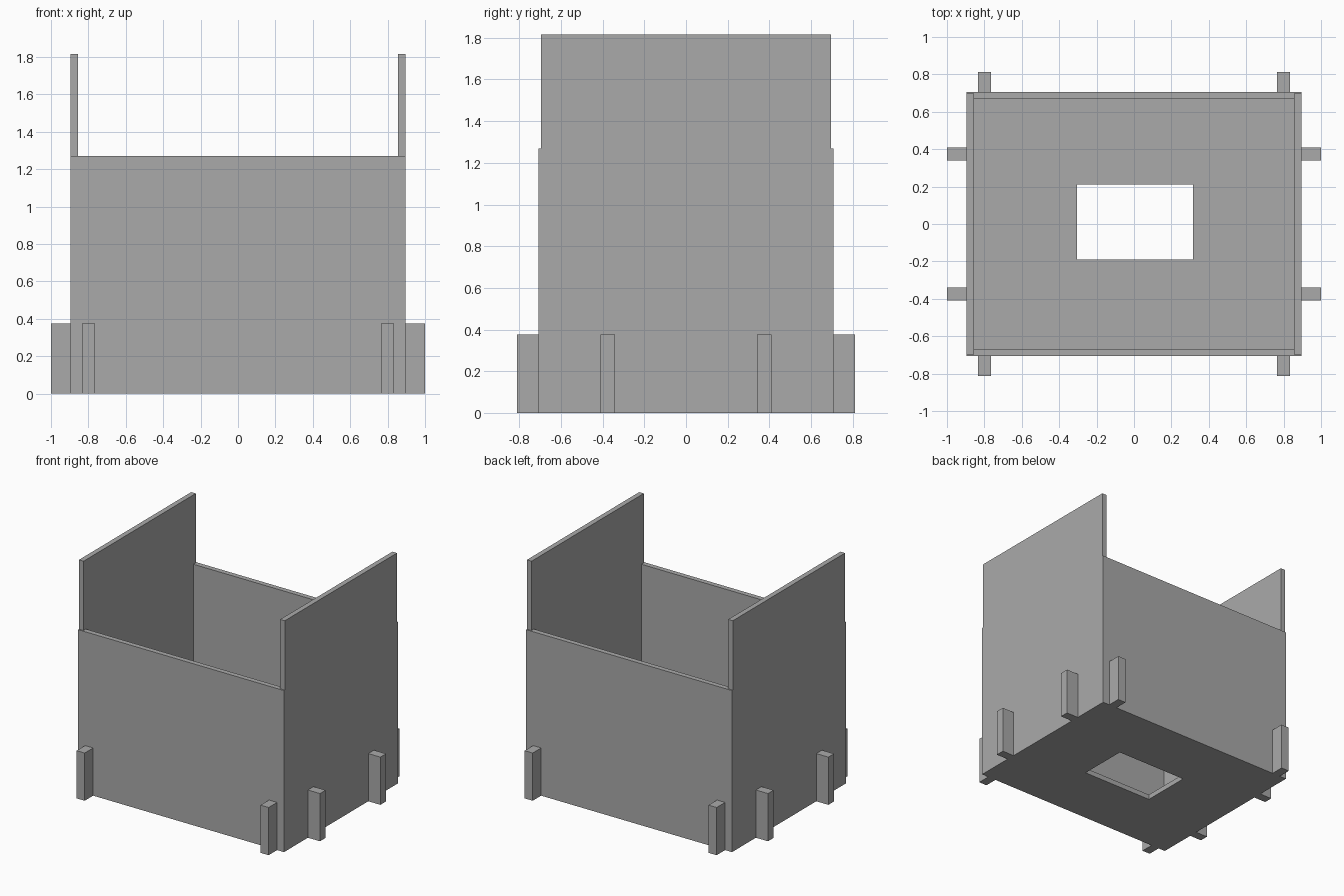
import bpy

cube = bpy.data.objects.get("Cube")
if cube:
    bpy.data.objects.remove(cube, do_unlink=True)

GREY = (0.4, 0.4, 0.4, 1)
grey = bpy.data.materials.new("plain_grey")
grey.use_nodes = True
grey.diffuse_color = GREY
grey.node_tree.nodes["Principled BSDF"].inputs["Base Color"].default_value = GREY


def box(name, x, y, z):
    """Box from (min, max) ranges on each axis."""
    bpy.ops.mesh.primitive_cube_add(size=1, location=[sum(r) / 2 for r in (x, y, z)])
    ob = bpy.context.object
    ob.name = name
    ob.scale = [r[1] - r[0] for r in (x, y, z)]
    bpy.ops.object.transform_apply(location=False, rotation=False, scale=True)
    ob.data.materials.append(grey)
    return ob


def span(sign, near, far):
    return sorted((sign * near, sign * far))


W, D, T = 0.895, 0.707, 0.04     # half width, half depth, panel thickness
POST_H, POST_W = 0.375, 0.035    # post height and half width

# Floor with a rectangular opening
floor = box("floor", (-W, W), (-D, D), (0, T))
cutter = box("floor_opening_cutter", (-0.305, 0.315), (-0.19, 0.21), (-0.1, 0.2))
cut = floor.modifiers.new("opening", 'BOOLEAN')
cut.object = cutter
cut.solver = 'EXACT'
bpy.context.view_layer.objects.active = floor
bpy.ops.object.modifier_apply(modifier=cut.name)
bpy.data.objects.remove(cutter, do_unlink=True)

# Low front and back walls, tall side walls
for s, end in ((-1, "front"), (1, "back")):
    box(end + "_wall", (-W, W), span(s, D - T, D), (T, 1.27))
for s, side in ((-1, "right"), (1, "left")):
    box(side + "_wall_lower", span(s, W - T, W), (T - D, D - T), (T, 1.27))
    box(side + "_wall_upper", span(s, W - T, W), (-0.697, 0.697), (1.27, 1.815))

# Two short posts against each wall
for s, end in ((-1, "front"), (1, "back")):
    for t, side in ((-1, "right"), (1, "left")):
        cx, cy = t * 0.8, s * 0.375
        box(f"{end}_post_{side}", (cx - POST_W, cx + POST_W),
            span(s, D, 0.812), (0, POST_H))
        box(f"{side}_post_{end}", span(t, W, 1.0),
            (cy - POST_W, cy + POST_W), (0, POST_H))
